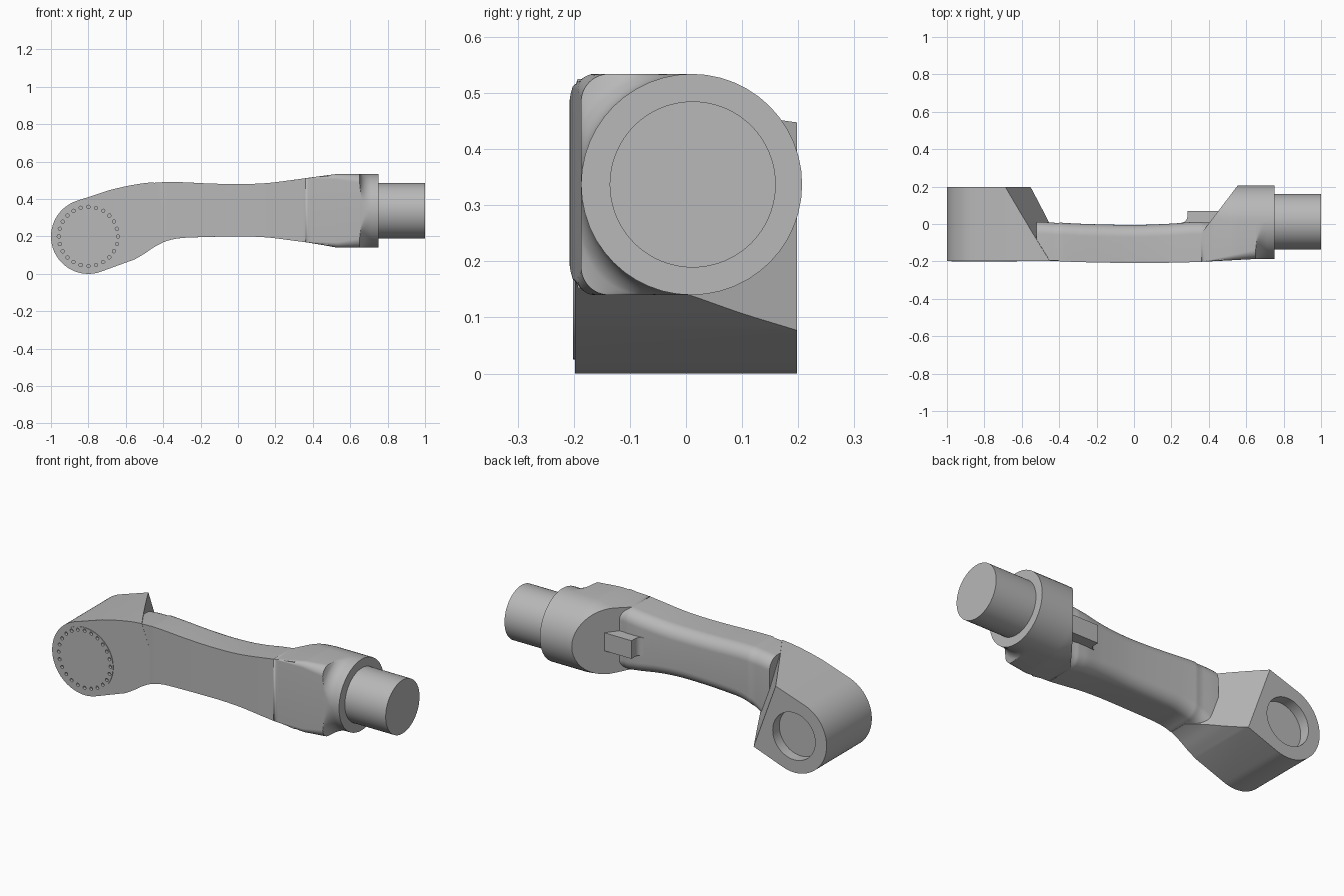
import bpy, bmesh
from math import sin, cos, pi, radians, sqrt
from mathutils import Vector, Matrix

if "Cube" in bpy.data.objects:
    bpy.data.objects.remove(bpy.data.objects["Cube"])

grey = bpy.data.materials.new("machined grey")
grey.use_nodes = True
grey.diffuse_color = (0.48, 0.48, 0.48, 1)
grey.node_tree.nodes["Principled BSDF"].inputs["Base Color"].default_value = (0.48, 0.48, 0.48, 1)


def finish(bm, name):
    bmesh.ops.remove_doubles(bm, verts=bm.verts, dist=0.0004)
    bmesh.ops.recalc_face_normals(bm, faces=bm.faces)
    mesh = bpy.data.meshes.new(name)
    bm.to_mesh(mesh)
    bm.free()
    obj = bpy.data.objects.new(name, mesh)
    bpy.context.collection.objects.link(obj)
    mesh.materials.append(grey)
    return obj


def activate(obj):
    bpy.ops.object.select_all(action='DESELECT')
    obj.select_set(True)
    bpy.context.view_layer.objects.active = obj


def smooth(obj):
    activate(obj)
    bpy.ops.object.shade_smooth_by_angle(angle=radians(28))


def cut_plane(bm, point, normal):
    # remove the side the normal points to and close the opening
    bmesh.ops.recalc_face_normals(bm, faces=bm.faces)
    geom = bm.verts[:] + bm.edges[:] + bm.faces[:]
    bmesh.ops.bisect_plane(bm, geom=geom, plane_co=point, plane_no=normal, clear_outer=True)
    bmesh.ops.holes_fill(bm, edges=[e for e in bm.edges if e.is_boundary], sides=0)


def prism(points):
    # extrude a closed outline of 3D points: call with two matching rings
    bm = bmesh.new()
    skin(bm, points)
    return bm


def skin(bm, rings):
    rows = [[bm.verts.new(p) for p in ring] for ring in rings]
    n = len(rows[0])
    for a, b in zip(rows, rows[1:]):
        for i in range(n):
            bm.faces.new((a[i], a[(i + 1) % n], b[(i + 1) % n], b[i]))
    bm.faces.new(rows[0])
    bm.faces.new(rows[-1][::-1])


def cylinder(bm, axis, radius, lo, hi, centre, segments=64):
    turn = Matrix.Rotation(pi / 2, 4, 'Y' if axis == 'X' else 'X')
    mid = Vector(centre)
    mid['XYZ'.index(axis)] = (lo + hi) / 2
    bmesh.ops.create_cone(bm, cap_ends=True, segments=segments, radius1=radius, radius2=radius,
                          depth=hi - lo, matrix=Matrix.Translation(mid) @ turn)


def curve(table):
    # smooth function through a few points
    def at(x):
        if x <= table[0][0]:
            return table[0][1]
        if x >= table[-1][0]:
            return table[-1][1]
        k = max(i for i in range(len(table) - 1) if table[i][0] <= x)
        slope = lambda i: ((table[min(i + 1, len(table) - 1)][1] - table[max(i - 1, 0)][1])
                           / (table[min(i + 1, len(table) - 1)][0] - table[max(i - 1, 0)][0]))
        (x0, a), (x1, b) = table[k], table[k + 1]
        d = x1 - x0
        t = (x - x0) / d
        return (a * (1 + 2 * t) * (1 - t) ** 2 + slope(k) * d * t * (1 - t) ** 2
                + b * t * t * (3 - 2 * t) + slope(k + 1) * d * t * t * (t - 1))
    return at


def section(x, front, back, low, high, r_front, r_back, steps=12):
    # rounded cross-section across the arm
    ring = []
    for y, z, r, start, sy, sz in ((back, high, r_back, 0, -1, -1), (front, high, r_front, 1, 1, -1),
                                   (front, low, r_front, 2, 1, 1), (back, low, r_back, 3, -1, 1)):
        for i in range(steps + 1):
            a = (start + i / steps) * pi / 2
            ring.append((x, y + sy * r + r * cos(a), z + sz * r + r * sin(a)))
    return ring


def span(a, b, n):
    return [a + (b - a) * i / n for i in range(n + 1)]


# Silhouette and depth curves of the arm
top = curve([(-.69, .447), (-.6, .468), (-.5, .485), (-.4, .492), (-.3, .49), (-.15, .483),
             (0, .48), (.15, .485), (.3, .503), (.4, .517), (.53, .534)])
bottom = curve([(-.553, .077), (-.5, .108), (-.45, .142), (-.4, .168), (-.35, .184), (-.28, .193),
                (0, .2), (.15, .195), (.3, .177), (.4, .163), (.53, .14)])
front = curve([(-.45, -.198), (-.2, -.206), (0, -.208), (.2, -.207), (.36, -.202), (.65, -.187)])
rear = curve([(-.5, .015), (-.3, .002), (0, -.005), (.2, .002), (.3, .01)])

# Slender arm, its ends tucked slightly inside the joint and the head
rings = []
for x in span(-.52, -.405, 4) + span(-.395, .365, 48) + span(.375, .48, 4):
    tuck = .003 if x < -.4 or x > .37 else 0
    rings.append(section(x, front(x) + tuck, rear(x) - tuck, bottom(x) + tuck, top(x) - tuck,
                         .0001, .065))
bm = bmesh.new()
skin(bm, rings)
smooth(finish(bm, "arm_beam"))

# Elbow joint: round barrel flowing into the arm, cut off obliquely at the rear
PIVOT = Vector((-.8, 0, .2))
tilt = radians(20)
outline = [(PIVOT.x + .2 * cos(a), PIVOT.z + .2 * sin(a))
           for a in span(tilt + pi / 2, tilt + 3 * pi / 2, 48)]
outline += [(x, bottom(x)) for x in span(-.553, -.4, 12)]
outline += [(x, top(x)) for x in span(-.4, -.69, 16)]
bm = prism([[(x, y, z) for x, z in outline] for y in (-.198, .198)])
along = Vector((cos(tilt), 0, sin(tilt)))
cut_plane(bm, PIVOT + along * .19 + Vector((0, .198, 0)), along + Vector((0, .6, 0)))
joint = finish(bm, "elbow_joint")

# Thin bearing cover on the front of the joint
bm = bmesh.new()
cylinder(bm, 'Y', .175, -.201, -.19, PIVOT)
cover = finish(bm, "bearing_cover")

# Rear bore and ring of bolt holes
bm = bmesh.new()
cylinder(bm, 'Y', .13, .14, .3, PIVOT)
HOLES = 24
for i in range(HOLES):
    a = 2 * pi * i / HOLES
    cylinder(bm, 'Y', .009, -.25, -.185, PIVOT + Vector((cos(a), 0, sin(a))) * .158, 12)
cutter = finish(bm, "hole_cutter")
cutter.hide_render = True
for obj in (joint, cover):
    activate(obj)
    mod = obj.modifiers.new("holes", 'BOOLEAN')
    mod.operation = 'DIFFERENCE'
    mod.solver = 'EXACT'
    mod.object = cutter
    bpy.ops.object.modifier_apply(modifier=mod.name)
    smooth(obj)
bpy.data.objects.remove(cutter)

# Wrist head: D-shaped housing blending into a round flange
rings = []
for x in span(.36, .65, 20):
    half = (top(x) - bottom(x)) / 2
    grow = max(.0001, .05 * (x - .36) / .29)
    rings.append(section(x, front(x), .207, bottom(x), top(x), grow, half))
for s in span(0, 1, 10)[1:] + [1.6]:
    grow = .05 + .147 * sqrt(1 - (1 - min(s, 1)) ** 2)
    rings.append(section(.65 + .0625 * s, -.187, .207, .14, .534, grow, .197))
bm = bmesh.new()
skin(bm, rings)
cut_plane(bm, Vector((.36, -.05, 0)), Vector((-.25, .19, 0)))
smooth(finish(bm, "wrist_head"))

# Output shaft
bm = bmesh.new()
cylinder(bm, 'X', .148, .7, 1, (0, .012, .337), 96)
smooth(finish(bm, "output_shaft"))

# Small connector block with a filleted foot
foot = [(.285 - .03 * (1 - sin(a)), .038 - .03 * cos(a)) for a in span(0, pi / 2, 6)]
foot += [(.285, .07), (.5, .07), (.5, -.03), (.255, -.03)]
smooth(finish(prism([[(x, y, z) for x, y in foot] for z in (.29, .39)]), "connector_block"))
